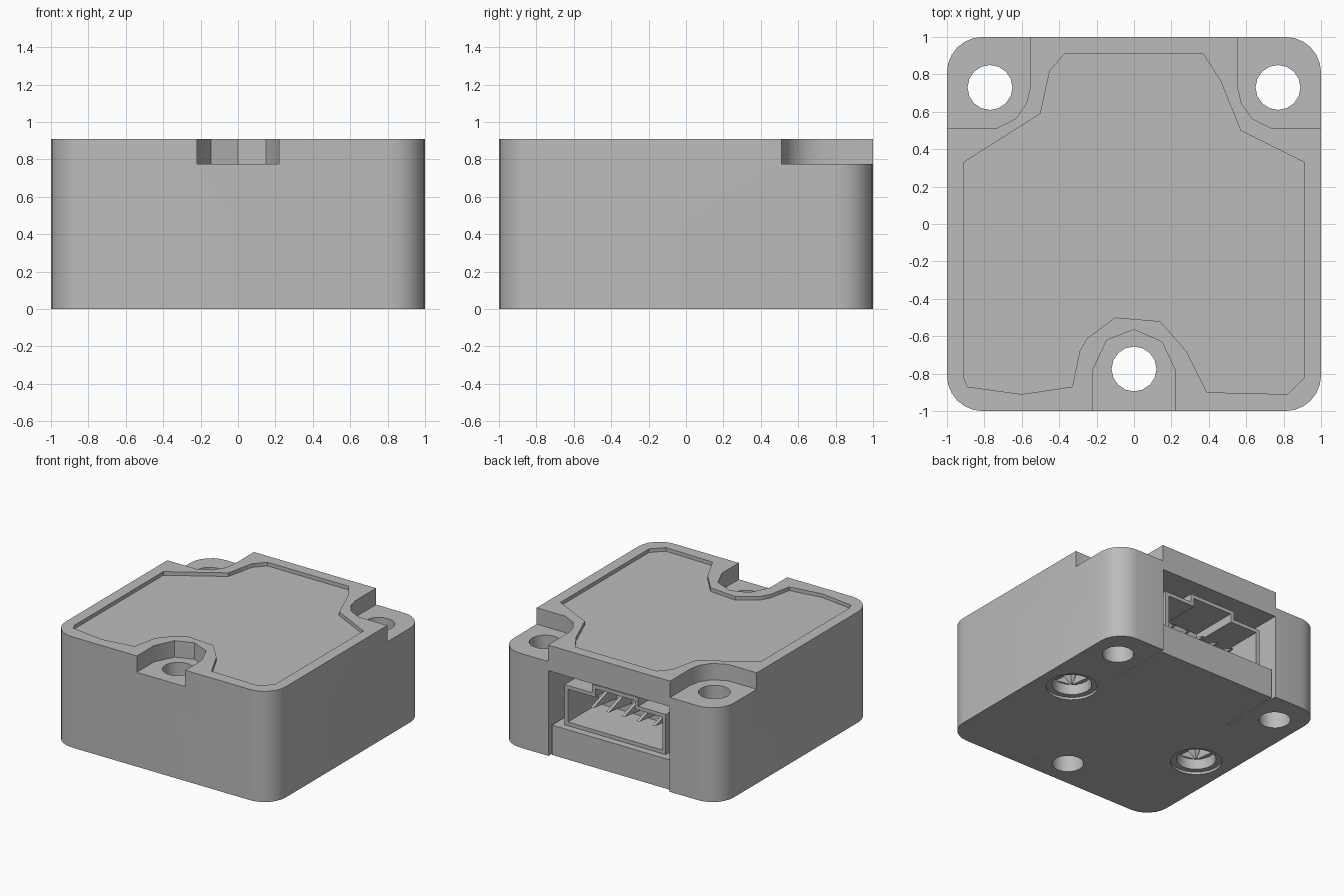
import bpy, math

old = bpy.data.objects.get("Cube")
if old:
    bpy.data.objects.remove(old)

TOP, FLOOR = 0.91, 0.775
grey = bpy.data.materials.new("plain_grey")
grey.use_nodes = True
GREY = (0.5, 0.5, 0.5, 1)
grey.diffuse_color = GREY
grey.node_tree.nodes["Principled BSDF"].inputs["Base Color"].default_value = GREY


def loft(name, rings):
    """Closed solid through stacked rings of equal length."""
    n = len(rings[0])
    verts = [v for ring in rings for v in ring]
    faces = [list(range(n))[::-1], [i + n * (len(rings) - 1) for i in range(n)]]
    for k in range(len(rings) - 1):
        a = k * n
        faces += [(a + i, a + (i + 1) % n, a + n + (i + 1) % n, a + n + i) for i in range(n)]
    me = bpy.data.meshes.new(name)
    me.from_pydata(verts, [], faces)
    ob = bpy.data.objects.new(name, me)
    bpy.context.collection.objects.link(ob)
    me.materials.append(grey)
    return ob


def prism(name, pts, z0, z1):
    return loft(name, [[(x, y, z) for x, y in pts] for z in (z0, z1)])


def box(name, x0, x1, y0, y1, z0, z1):
    return prism(name, [(x0, y0), (x1, y0), (x1, y1), (x0, y1)], z0, z1)


def circle(cx, cy, r, n, start=0.0):
    return [(cx + r * math.cos(start + math.tau * i / n),
             cy + r * math.sin(start + math.tau * i / n)) for i in range(n)]


def cut(ob, cutter):
    mod = ob.modifiers.new("cut", "BOOLEAN")
    mod.operation, mod.solver, mod.object = "DIFFERENCE", "EXACT", cutter
    bpy.context.view_layer.objects.active = ob
    bpy.ops.object.modifier_apply(modifier=mod.name)
    bpy.data.objects.remove(cutter)


# Main housing with rounded vertical corners
R, SEG = 0.19, 6
outline = []
for q, (sx, sy) in enumerate([(1, 1), (-1, 1), (-1, -1), (1, -1)]):
    for i in range(SEG + 1):
        a = (q + i / SEG) * math.pi / 2
        outline.append((sx * (1 - R) + R * math.cos(a), sy * (1 - R) + R * math.sin(a)))
body = prism("housing", outline, 0, TOP)

# Stepped mounting pads: two back corners and the front middle
pad = [(0.555, 1.1), (0.555, 0.73), (0.575, 0.645), (0.63, 0.565), (0.74, 0.51), (1.1, 0.51), (1.1, 1.1)]
cut(body, prism("right_pad_cut", pad, FLOOR, 1.1))
cut(body, prism("left_pad_cut", [(-x, y) for x, y in pad][::-1], FLOOR, 1.1))
front = [(-0.22, -1.1), (0.22, -1.1), (0.22, -0.78), (0.15, -0.63), (0, -0.565), (-0.145, -0.62), (-0.22, -0.78)]
cut(body, prism("front_pad_cut", front, FLOOR, 1.1))

# Mounting holes right through
for x, y in [(-0.77, 0.73), (0.77, 0.73), (0, -0.775)]:
    cut(body, prism("hole_cut", circle(x, y, 0.12, 16), -0.1, 1.1))

# Shallow label recess in the lid
panel = [(-0.91, 0.33), (-0.91, -0.82), (-0.89, -0.87), (-0.60, -0.91), (-0.33, -0.87),
         (-0.29, -0.68), (-0.25, -0.61), (-0.10, -0.50), (0.14, -0.52), (0.28, -0.68),
         (0.39, -0.90), (0.82, -0.91), (0.91, -0.82), (0.91, 0.33), (0.57, 0.50),
         (0.46, 0.77), (0.37, 0.91), (-0.37, 0.91), (-0.45, 0.82), (-0.50, 0.59)]
cut(body, prism("label_cut", panel, TOP - 0.03, 1.1))

# Connector bay in the back
cut(body, box("bay_cut", -0.55, 0.55, 0.45, 1.1, -0.1, 0.70))

# Countersunk screw pockets underneath, with star drives
for name, x, y in [("left_screw", 0.72, 0.13), ("right_screw", -0.72, -0.13)]:
    rings = [[(px, py, z) for px, py in circle(x, y, r, 20)]
             for r, z in ((0.195, -0.02), (0.195, 0.02), (0.15, 0.02), (0.14, 0.10))]
    cut(body, loft("screw_cut", rings))
    star = [[(x + s * r * math.cos(math.pi * i / 5), y + s * r * math.sin(math.pi * i / 5), z)
             for i in range(10) for r in [0.04 if i % 2 else 0.145]]
            for s, z in ((0.1, 0.025), (1, 0.10))]
    loft(name + "_drive", star)

# Small slits beside the front hole
for s in (-1, 1):
    cut(body, prism("slit_cut", [(s * 0.20, -0.86), (s * 0.27, -0.91), (s * 0.23, -0.87)], -0.1, 0.03))

# Connector base block, flush with the underside
box("connector_base", -0.54, 0.54, 0.45, 0.97, 0, 0.245)

# Connector shell: open socket with a raised key in its roof
def socket(grow):
    w, k, z0, z1, z2 = 0.43 + grow, 0.18 + grow, 0.28 - grow, 0.55 + grow, 0.62 + grow
    return [(-w, z0), (w, z0), (w, z1), (k, z1), (k, z2), (-k, z2), (-k, z1), (-w, z1)]


def slab(name, pts, y0, y1):
    return loft(name, [[(x, y, z) for x, z in pts] for y in (y1, y0)])


shell = slab("connector_shell", socket(0.03), 0.45, 0.92)
cut(shell, slab("socket_cut", socket(0), 0.52, 1.0))

# Contact blades inside the socket
for i in range(5):
    x = -0.28 + 0.14 * i
    loft(f"contact_{i + 1}", [[(px, 0.51, 0.36), (px, 0.82, 0.40), (px, 0.51, 0.50)]
                              for px in (x - 0.012, x + 0.012)])

# Consistent normals and smooth rounded corners
for ob in list(bpy.context.collection.objects):
    if ob.type == "MESH" and grey.name in ob.data.materials:
        bpy.ops.object.select_all(action="DESELECT")
        ob.select_set(True)
        bpy.context.view_layer.objects.active = ob
        bpy.ops.object.mode_set(mode="EDIT")
        bpy.ops.mesh.select_all(action="SELECT")
        bpy.ops.mesh.normals_make_consistent(inside=False)
        bpy.ops.object.mode_set(mode="OBJECT")
        bpy.ops.object.shade_smooth_by_angle(angle=math.radians(30))
